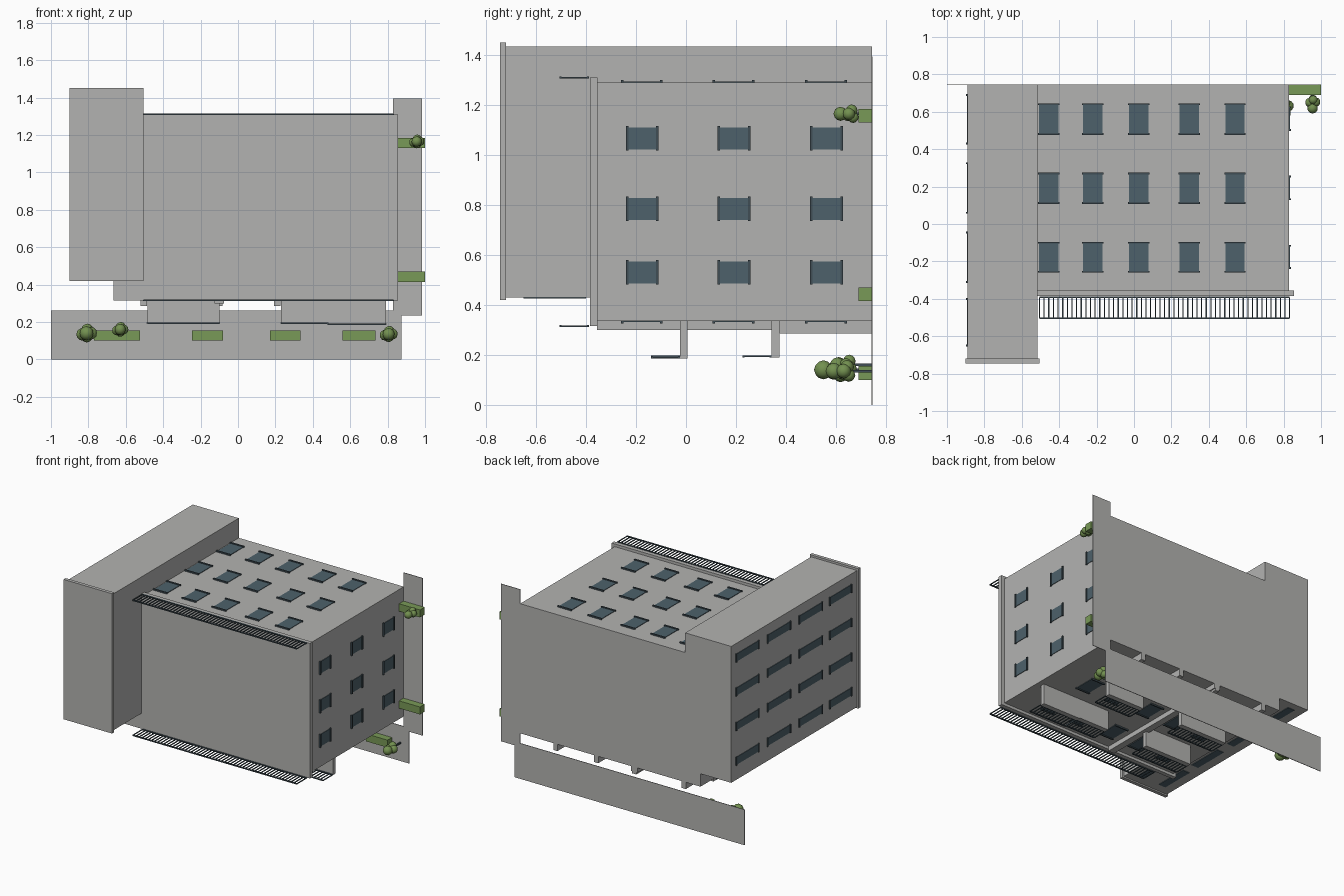
import bpy, bmesh
from mathutils import Matrix, Vector

if "Cube" in bpy.data.objects:
    bpy.data.objects.remove(bpy.data.objects["Cube"])


def mat(name, c):
    m = bpy.data.materials.new(name)
    m.diffuse_color = (*c, 1)
    m.use_nodes = True
    m.node_tree.nodes["Principled BSDF"].inputs["Base Color"].default_value = m.diffuse_color
    return m


GREY = mat("concrete grey", (0.45, 0.45, 0.44))
GLASS = mat("blue grey glass", (0.075, 0.12, 0.145))
DARK = mat("dark slate metal", (0.05, 0.075, 0.09))
HEDGE = mat("hedge green", (0.19, 0.32, 0.095))
LEAF = mat("leaf green", (0.17, 0.28, 0.08))


def boxes(name, items, m):
    """One object from boxes given as (x0, x1, y0, y1, z0, z1)."""
    bm = bmesh.new()
    for x0, x1, y0, y1, z0, z1 in items:
        t = Matrix.Translation(((x0 + x1) / 2, (y0 + y1) / 2, (z0 + z1) / 2))
        s = Matrix.Diagonal((x1 - x0, y1 - y0, z1 - z0, 1))
        bmesh.ops.create_cube(bm, size=1, matrix=t @ s)
    return finish(name, bm, m)


def finish(name, bm, m):
    me = bpy.data.meshes.new(name)
    bm.to_mesh(me)
    bm.free()
    me.materials.append(m)
    ob = bpy.data.objects.new(name, me)
    bpy.context.collection.objects.link(ob)
    return ob


# Building masses with their parapet slabs
boxes("main_block", [(-0.64, 0.83, -0.36, 0.745, 0.335, 1.29)], GREY)
boxes("main_parapet", [(-0.665, 0.855, -0.385, -0.355, 0.315, 1.31)], GREY)
boxes("tower_block", [(-0.89, -0.515, -0.725, 0.745, 0.43, 1.435)], GREY)
boxes("tower_parapet", [(-0.90, -0.505, -0.745, -0.72, 0.42, 1.45)], GREY)

# Thin ground plates
boxes("front_pavement", [(-1, 0.875, 0.742, 0.746, 0, 0.262)], GREY)
boxes("side_pavement", [(0.83, 0.985, 0.742, 0.746, 0.235, 1.395)], GREY)

# Windows: pane plus a sill at each end along y
ROWS = [(-0.255, -0.10), (0.112, 0.27), (0.482, 0.64)]
COLS = [-0.455, -0.22, 0.025, 0.295, 0.54]
panes, sills = [], []
for y0, y1 in ROWS:
    for x in COLS:
        for z, s in ((1.29, 1), (0.335, -1)):
            za, zb = sorted((z - 0.01 * s, z + 0.004 * s))
            panes.append((x - 0.052, x + 0.052, y0, y1, za, zb))
            za, zb = sorted((z - 0.01 * s, z + 0.010 * s))
            for y in (y0, y1):
                sills.append((x - 0.057, x + 0.057, y - 0.005, y + 0.005, za, zb))
    ya, yb = y0 + 0.02, y1 - 0.016
    for z in (1.067, 0.785, 0.53):
        panes.append((0.82, 0.834, ya, yb, z - 0.044, z + 0.044))
        for y in (ya, yb):
            sills.append((0.82, 0.84, y - 0.005, y + 0.005, z - 0.049, z + 0.049))

# Long tower windows on the side and on the lower face
for y0, y1 in [(0.43, 0.69), (0.06, 0.325), (-0.31, -0.045), (-0.65, -0.40)]:
    for z in (1.33, 1.08, 0.825, 0.57):
        panes.append((-0.894, -0.88, y0, y1, z - 0.028, z + 0.028))
        for y in (y0, y1):
            sills.append((-0.898, -0.88, y - 0.005, y + 0.005, z - 0.032, z + 0.032))
    for x in (-0.79, -0.61):
        panes.append((x - 0.028, x + 0.028, y0, y1, 0.426, 0.44))
boxes("window_panes", panes, GLASS)
boxes("window_sills", sills, DARK)


def grille(x0, x1, y0, y1, z, n):
    """Slatted panel: two rails and n slats between them."""
    h = 0.004
    out = [(x0, x1, y - h, y + h, z - h, z + h) for y in (y0, y1)]
    step = (x1 - x0) / n
    for i in range(n + 1):
        x = x0 + i * step
        out.append((x - 0.003, x + 0.003, y0, y1, z - 0.003, z + 0.003))
    return out


# Slatted sunshades beside the parapet
boxes("upper_sunshade", grille(-0.505, 0.832, -0.503, -0.392, 1.31, 54), DARK)
boxes("lower_sunshade", grille(-0.505, 0.832, -0.503, -0.392, 0.315, 54), DARK)

# Balcony slabs and railings: x range, slab y, outer z
slabs, rails = [], []
for x0, x1, y, z in [(-0.485, -0.10, -0.025, 0.19), (-0.485, -0.10, 0.342, 0.19),
                     (0.23, 0.53, 0.342, 0.19), (0.23, 0.48, -0.025, 0.19),
                     (0.48, 0.79, -0.025, 0.185)]:
    slabs.append((x0, x1, y, y + 0.032, z, 0.34))
    rails += grille(x0, x1, y - 0.112, y - 0.004, z + 0.004, round((x1 - x0) / 0.025))
boxes("balcony_slabs", slabs, GREY)
boxes("balcony_railings", rails, DARK)

# Vertical ribs on the lower facade
boxes("facade_ribs", [(x - 0.017, x + 0.017, 0.375, 0.745, 0.285, 0.34)
                      for x in (-0.503, -0.10, 0.21, 0.543)], GREY)
boxes("long_rib", [(-0.125, -0.075, -0.356, 0.745, 0.30, 0.34)], GREY)

# Hedges
boxes("hedges", [(a, b, 0.69, 0.745, 0.10, 0.155)
                 for a, b in ((-0.77, -0.525), (-0.245, -0.08), (0.17, 0.335), (0.56, 0.735))]
      + [(0.83, 1.0, 0.69, 0.745, z, z + 0.055) for z in (0.415, 1.13)], HEDGE)

# Trees: a trunk along y and a cluster of round crowns
PUFFS = [(0, -1.3, 0, 1), (-0.55, -0.2, -0.15, 0.9), (0.6, -0.1, 0, 0.9),
         (0.1, 0.3, 0.5, 0.85), (0.05, 0.5, -0.5, 0.8)]
for i, (x, y, z, r) in enumerate([(-0.81, 0.60, 0.14, 0.038), (-0.63, 0.645, 0.16, 0.03),
                                  (0.805, 0.635, 0.135, 0.033), (0.955, 0.655, 1.165, 0.028)]):
    bm = bmesh.new()
    for dx, dy, dz, k in PUFFS:
        p = Vector((x, y, z)) + Vector((dx, dy, dz)) * r
        bmesh.ops.create_icosphere(bm, subdivisions=2, radius=r * k, matrix=Matrix.Translation(p))
    for f in bm.faces:
        f.smooth = True
    finish(f"tree_crown_{i + 1}", bm, LEAF)
    boxes(f"tree_trunk_{i + 1}", [(x - 0.005, x + 0.005, y, 0.745, z - 0.005, z + 0.005)], DARK)
